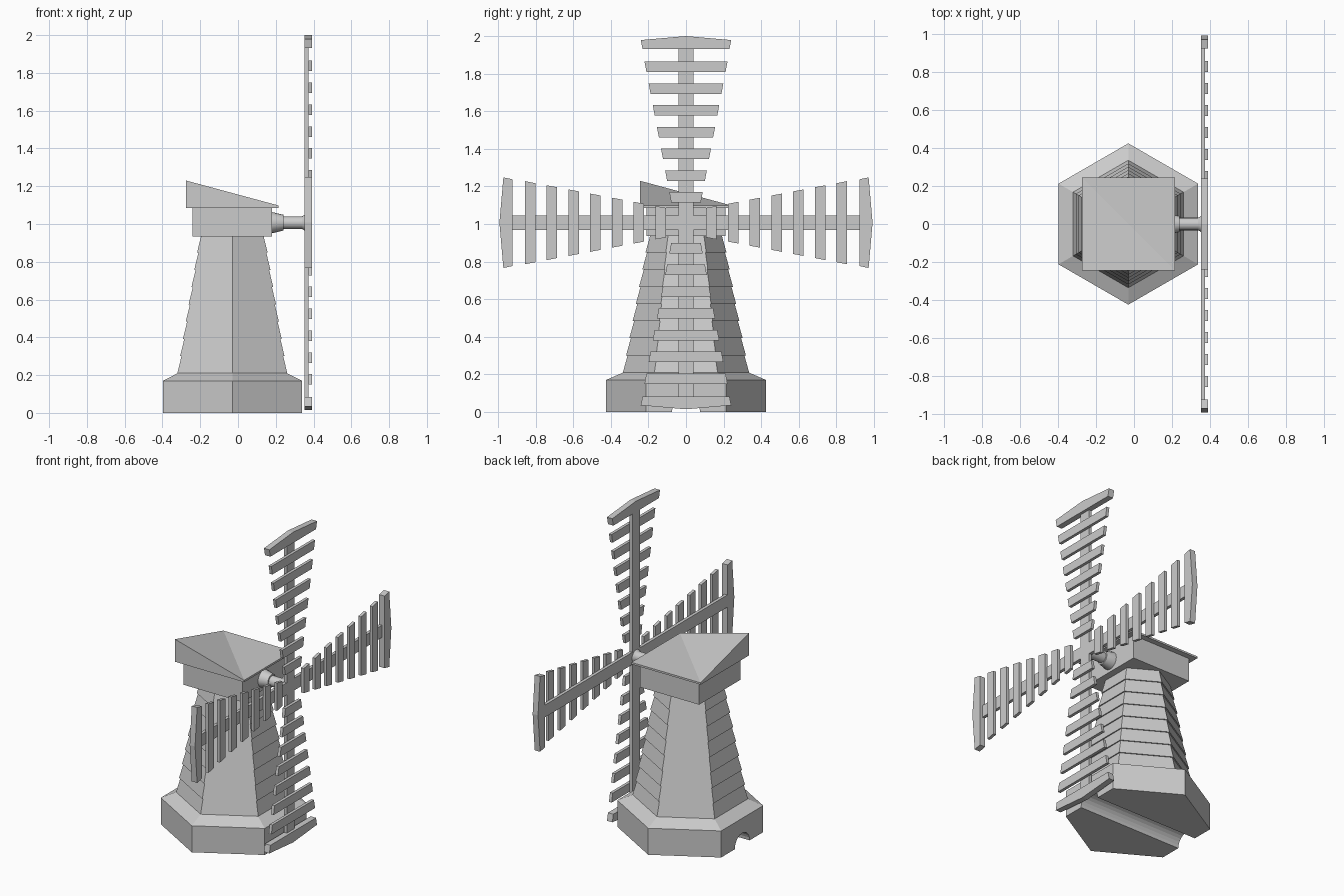
import bpy, bmesh, math
from mathutils import Vector, Matrix

if "Cube" in bpy.data.objects:
    bpy.data.objects.remove(bpy.data.objects["Cube"])

CX = -0.03      # tower axis
HUB_Z = 1.007   # sail axis height


def finish(name, bm):
    bmesh.ops.recalc_face_normals(bm, faces=bm.faces[:])
    me = bpy.data.meshes.new(name)
    bm.to_mesh(me)
    bm.free()
    ob = bpy.data.objects.new(name, me)
    bpy.context.collection.objects.link(ob)
    return ob


def loft(bm, rings):
    """Closed solid through a list of equal-length point rings."""
    vs = [[bm.verts.new(p) for p in r] for r in rings]
    n = len(vs[0])
    for a, b in zip(vs, vs[1:]):
        for i in range(n):
            j = (i + 1) % n
            bm.faces.new((a[i], a[j], b[j], b[i]))
    bm.faces.new(vs[0][::-1])
    bm.faces.new(vs[-1])


def hexagon(apothem, z):
    r = apothem / math.cos(math.pi / 6)
    return [(CX + r * math.cos(math.radians(30 + 60 * k)),
             r * math.sin(math.radians(30 + 60 * k)), z) for k in range(6)]


def square(h, z):
    return [(CX + sx * h, sy * h, z) for sx, sy in ((-1, -1), (1, -1), (1, 1), (-1, 1))]


def circle_x(r, x, z, n):
    return [(x, r * math.cos(2 * math.pi * k / n), z + r * math.sin(2 * math.pi * k / n))
            for k in range(n)]


# Hexagonal base with a sloped shoulder
bm = bmesh.new()
loft(bm, [hexagon(0.368, 0), hexagon(0.368, 0.17), hexagon(0.285, 0.212)])
base = finish("base", bm)

# Arched channel under the base
bm = bmesh.new()
loft(bm, [circle_x(0.075, x, 0, 24) for x in (-1, 1)])
cutter = finish("arch_cutter", bm)
cutter.hide_render = True
cutter.hide_set(True)
mod = base.modifiers.new("arch", 'BOOLEAN')
mod.operation = 'DIFFERENCE'
mod.solver = 'EXACT'
mod.object = cutter

# Overlapping siding courses of the tower
bm = bmesh.new()
rings = []
for i in range(8):
    z = 0.21 + 0.0912 * i
    a = 0.291 - 0.0149 * i
    rings += [hexagon(a, z), hexagon(a - 0.022, z + 0.0912)]
loft(bm, rings)
finish("tower_siding", bm)

# Cap and pyramid roof
bm = bmesh.new()
loft(bm, [square(0.21, 0.935), square(0.21, 1.09)])
finish("cap", bm)
bm = bmesh.new()
loft(bm, [square(0.245, 1.086), square(0.245, 1.098)])
top = [f for f in bm.faces if all(v.co.z > 1.09 for v in f.verts)]
bmesh.ops.poke(bm, faces=top)
max(bm.verts, key=lambda v: len(v.link_faces) == 4).co.z = 1.23
finish("roof", bm)

# Sail shaft with conical bearing and flared hub
bm = bmesh.new()
loft(bm, [circle_x(r, x, HUB_Z, 16) for x, r in
          ((0.17, 0.056), (0.185, 0.055), (0.24, 0.042), (0.24, 0.033),
           (0.338, 0.033), (0.36, 0.046))])
shaft = finish("sail_shaft", bm)
bpy.context.view_layer.objects.active = shaft
shaft.select_set(True)
bpy.ops.object.shade_smooth_by_angle(angle=math.radians(30))
shaft.select_set(False)


# Sails: outlines are (side, radius) pairs, turned about the hub
def plate(bm, outline, x0, x1, turn):
    m = Matrix.Translation((0, 0, HUB_Z)) @ Matrix.Rotation(turn, 4, 'X')
    loft(bm, [[m @ Vector((x, s, r)) for s, r in outline] for x in (x0, x1)])


def half_width(r):
    return 0.089 + (r - 0.163) * 0.19


for k, name in enumerate(("top", "left", "bottom", "right")):
    turn = k * math.pi / 2
    bm = bmesh.new()
    plate(bm, [(-0.039, 0.039), (0, 0), (0.039, 0.039), (0.039, 0.93), (-0.039, 0.93)],
          0.353, 0.373, turn)
    for i in range(7):
        r0 = 0.107 + 0.1158 * i
        r1 = r0 + 0.056
        w0, w1 = half_width(r0), half_width(r1)
        plate(bm, [(-w0, r0), (w0, r0), (w1, r1), (-w1, r1)], 0.372, 0.391, turn)
    plate(bm, [(-0.231, 0.924), (0.231, 0.924), (0.241, 0.972), (0, 0.993), (-0.241, 0.972)],
          0.353, 0.391, turn)
    finish("sail_" + name, bm)
